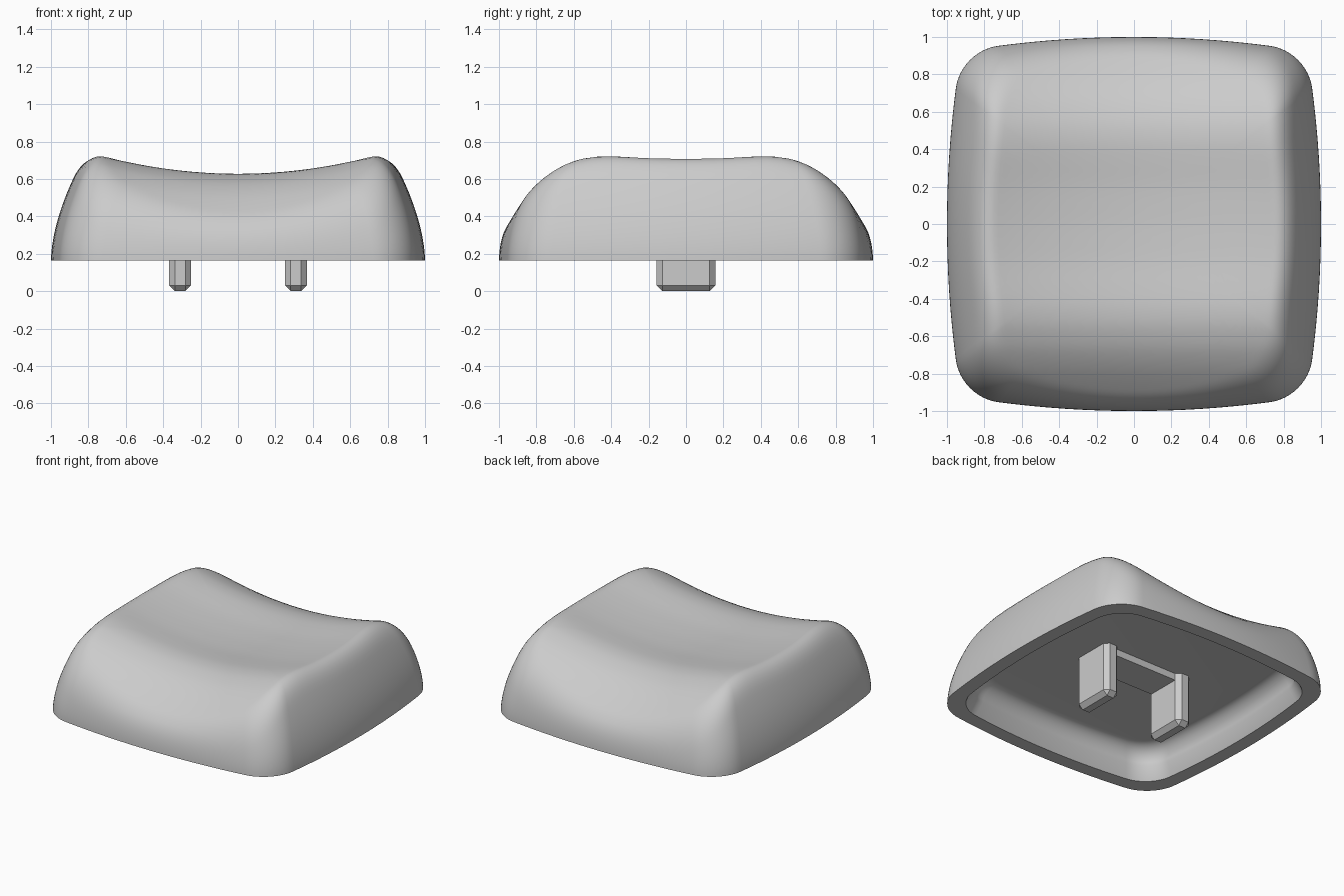
import bpy, bmesh, math

if "Cube" in bpy.data.objects:
    bpy.data.objects.remove(bpy.data.objects["Cube"], do_unlink=True)

grey = bpy.data.materials.new("light_grey_plastic")
grey.use_nodes = True
grey.diffuse_color = (0.6, 0.6, 0.6, 1)
grey.node_tree.nodes["Principled BSDF"].inputs["Base Color"].default_value = (0.6, 0.6, 0.6, 1)

BASE = 0.165      # height of the open rim
CEILING = 0.385   # height of the hollow's roof


def finish(name, bm, smooth):
    bmesh.ops.recalc_face_normals(bm, faces=bm.faces)
    mesh = bpy.data.meshes.new(name)
    bm.to_mesh(mesh)
    bm.free()
    mesh.materials.append(grey)
    obj = bpy.data.objects.new(name, mesh)
    bpy.context.collection.objects.link(obj)
    if smooth:
        bpy.ops.object.select_all(action='DESELECT')
        obj.select_set(True)
        bpy.context.view_layer.objects.active = obj
        bpy.ops.object.shade_smooth_by_angle(angle=math.radians(35))
    return obj


def footprint():
    """Bowed square with round corners, built from one side and turned four times."""
    bow, end, radius, centre = 0.09, 0.72, 0.27, 0.686
    side = [(1 - bow * y * y, y) for y in (end * i / 8 for i in range(-8, 9))]
    for i in range(1, 12):
        a = math.radians(7.4 + 75.2 * i / 12)
        side.append((centre + radius * math.cos(a), centre + radius * math.sin(a)))
    points = []
    for _ in range(4):
        points += side
        side = [(-y, x) for x, y in side]
    return points


def crown(y):
    """Front-to-back height along the middle of the top."""
    y = abs(y)
    pts = [(0, 0.605), (0.2, 0.61), (0.36, 0.625), (0.48, 0.631), (0.6, 0.607),
           (0.72, 0.555), (0.85, 0.462), (1, 0.33)]
    for (a, za), (b, zb) in zip(pts, pts[1:]):
        if y <= b:
            return za + (zb - za) * (y - a) / (b - a)
    return pts[-1][1]


def surface(x, y, s):
    """Blend the dished top into the curved side wall."""
    soft = sum(crown(y + d * 0.03) for d in range(-2, 3)) / 5
    top = soft + 0.18 * x * x
    wall = BASE + 1.52 * (1 - s) ** 0.585
    k = 0.15
    h = max(k - abs(top - wall), 0)
    return min(top, wall) - h * h / (4 * k)


def loft(bm, rings):
    loops = [[bm.verts.new(p) for p in ring] for ring in rings]
    for a, b in zip(loops, loops[1:]):
        n = len(a)
        for i in range(n):
            j = (i + 1) % n
            bm.faces.new((a[i], a[j], b[j], b[i]))
    return loops


# Cap shell: roof, outer wall, rim and hollow underside
outline = footprint()
bm = bmesh.new()
rings = []
# hollow, from the roof down through a rounded corner to the rim
for i in range(9):
    a = math.pi / 2 * i / 8
    s = 0.76 + 0.1 * math.sin(a)
    z = CEILING - 0.13 * (1 - math.cos(a))
    rings.append([(x * s, y * s, z) for x, y in outline])
rings.append([(x * 0.9, y * 0.9, BASE) for x, y in outline])
# outer wall and top
steps = 44
for i in range(steps):
    s = 1 - 0.98 * (i / (steps - 1)) ** 1.9
    rings.append([(x * s, y * s, max(BASE, surface(x * s, y * s, s)) if i else BASE)
                  for x, y in outline])
loops = loft(bm, rings)
bm.faces.new(loops[0])
bm.faces.new(loops[-1])
finish("cap_shell", bm, True)


def block(name, lo, hi, chamfer):
    bm = bmesh.new()
    bmesh.ops.create_cube(bm, size=1)
    for v in bm.verts:
        v.co = [(a + b) / 2 + c * (b - a) for a, b, c in zip(lo, hi, v.co)]
    if chamfer:
        bmesh.ops.bevel(bm, geom=bm.edges[:], offset=chamfer, segments=1, affect='EDGES')
    finish(name, bm, False)


# Two clip legs and the plate joining them
for name, x in (("left_leg", 0.31), ("right_leg", -0.31)):
    block(name, (x - 0.06, -0.157, 0), (x + 0.06, 0.157, CEILING + 0.05), 0.032)
block("leg_bridge", (-0.27, -0.12, CEILING - 0.05), (0.27, 0.125, CEILING + 0.02), 0)
